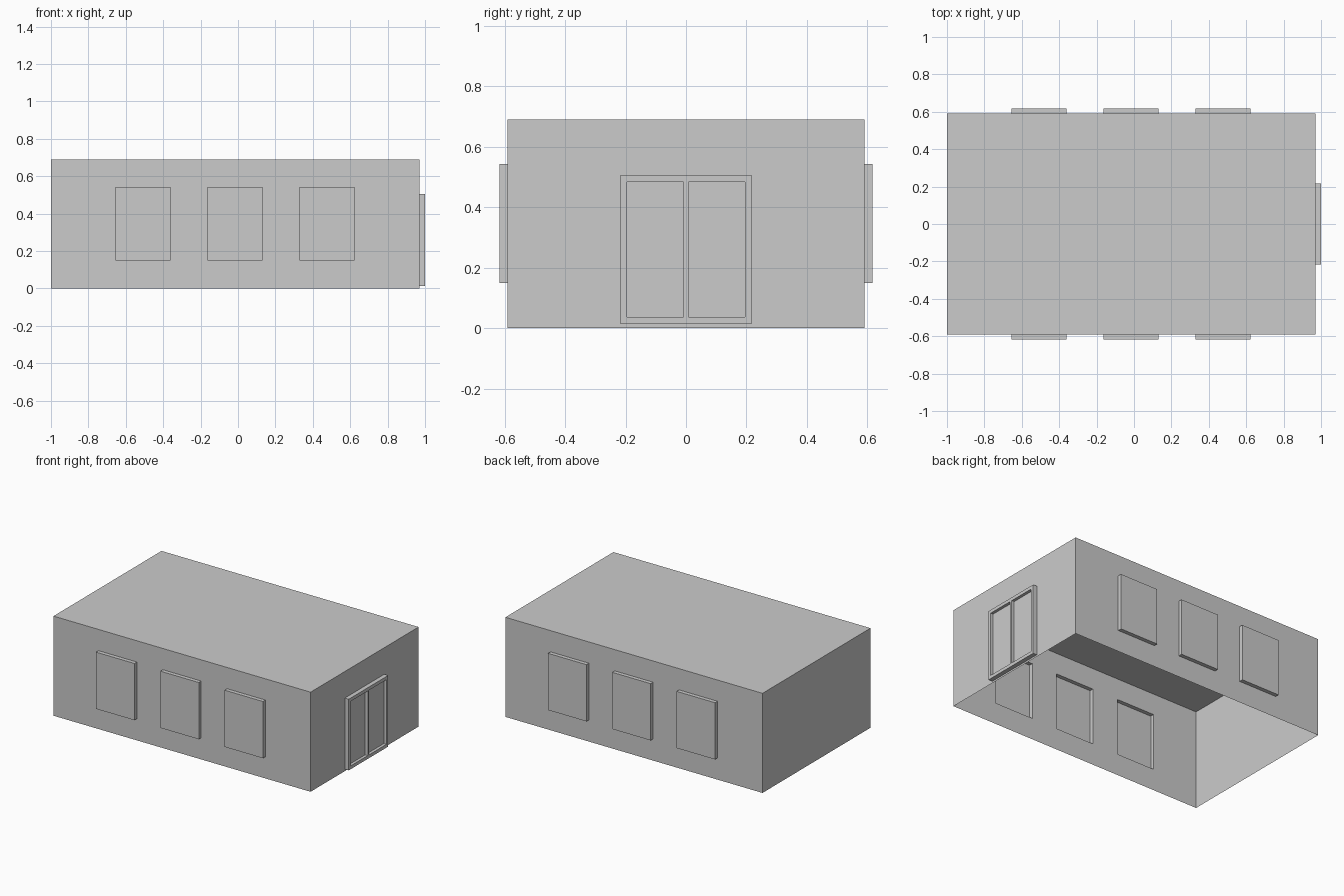
import bpy, bmesh
from mathutils import Vector

if "Cube" in bpy.data.objects:
    bpy.data.objects.remove(bpy.data.objects["Cube"])

X0, X1, Y, H = -1.0, 0.97, 0.591, 0.69
WIN_X = [-0.508, -0.015, 0.477]
WIN_W, WIN_Z0, WIN_Z1, WIN_D = 0.147, 0.15, 0.543, 0.027
DOOR_Y, DOOR_Z0, DOOR_Z1, DOOR_D = 0.216, 0.013, 0.506, 0.03
PANEL_Y0, PANEL_Y1, PANEL_Z0, PANEL_Z1, PANEL_D = 0.008, 0.196, 0.036, 0.483, 0.02


def finish(name, bm):
    bmesh.ops.remove_doubles(bm, verts=bm.verts, dist=1e-5)
    mesh = bpy.data.meshes.new(name)
    bm.to_mesh(mesh)
    bm.free()
    obj = bpy.data.objects.new(name, mesh)
    bpy.context.collection.objects.link(obj)
    return obj


def sheet(bm, us, vs, place, holes=()):
    """Grid of quads on the plane given by place(u, v), leaving holes open."""
    for u0, u1 in zip(us, us[1:]):
        for v0, v1 in zip(vs, vs[1:]):
            cu, cv = (u0 + u1) / 2, (v0 + v1) / 2
            if not any(a < cu < b and c < cv < d for a, b, c, d in holes):
                bm.faces.new([bm.verts.new(place(u, v)) for u, v in
                              ((u0, v0), (u1, v0), (u1, v1), (u0, v1))])


def sides(bm, rect, near, far):
    """Four reveal faces joining a rectangle on one plane to another."""
    a, b, c, d = rect
    pts = [(a, c), (b, c), (b, d), (a, d)]
    for p, q in zip(pts, pts[1:] + pts[:1]):
        bm.faces.new([bm.verts.new(v) for v in
                      (near(*p), near(*q), far(*q), far(*p))])


def side_plane(s, y):
    # s = -1 front, +1 back; mirrored u keeps the normals outward
    return lambda u, v: Vector((-s * u, s * y, v))


def end_plane(x):
    return lambda u, v: Vector((x, u, v))


# Hollow building shell, open below, with openings for windows and door
bm = bmesh.new()
door = (-DOOR_Y, DOOR_Y, DOOR_Z0, DOOR_Z1)
for s in (-1, 1):
    rects = [(-s * x - WIN_W, -s * x + WIN_W, WIN_Z0, WIN_Z1) for x in WIN_X]
    us = sorted([-s * X0, -s * X1] + [e for r in rects for e in r[:2]])
    sheet(bm, us, [0, WIN_Z0, WIN_Z1, H], side_plane(s, Y), rects)
    # Projecting windows
    for i, r in enumerate(rects):
        wb = bmesh.new()
        sides(wb, r, side_plane(s, Y), side_plane(s, Y + WIN_D))
        sheet(wb, r[:2], r[2:], side_plane(s, Y + WIN_D))
        finish(f"window_{'front' if s < 0 else 'back'}_{i + 1}", wb)
sheet(bm, [-Y, -DOOR_Y, DOOR_Y, Y], [0, DOOR_Z0, DOOR_Z1, H], end_plane(X1), [door])
sheet(bm, [-Y, Y], [0, H], lambda u, v: Vector((X0, -u, v)))
sheet(bm, [X0, X1], [-Y, Y], lambda u, v: Vector((u, v, H)))
finish("building_shell", bm)

# Door frame with two recessed leaves
front, back = end_plane(X1 + DOOR_D), end_plane(X1 + DOOR_D - PANEL_D)
leaves = [(-PANEL_Y1, -PANEL_Y0, PANEL_Z0, PANEL_Z1),
          (PANEL_Y0, PANEL_Y1, PANEL_Z0, PANEL_Z1)]
bm = bmesh.new()
sides(bm, door, end_plane(X1), front)
sheet(bm, [-DOOR_Y, -PANEL_Y1, -PANEL_Y0, PANEL_Y0, PANEL_Y1, DOOR_Y],
      [DOOR_Z0, PANEL_Z0, PANEL_Z1, DOOR_Z1], front, leaves)
for r in leaves:
    sides(bm, r, back, front)
bmesh.ops.remove_doubles(bm, verts=bm.verts, dist=1e-5)
finish("door_frame", bm)
for name, r in zip(("door_leaf_left", "door_leaf_right"), leaves):
    bm = bmesh.new()
    sheet(bm, r[:2], r[2:], back)
    finish(name, bm)
